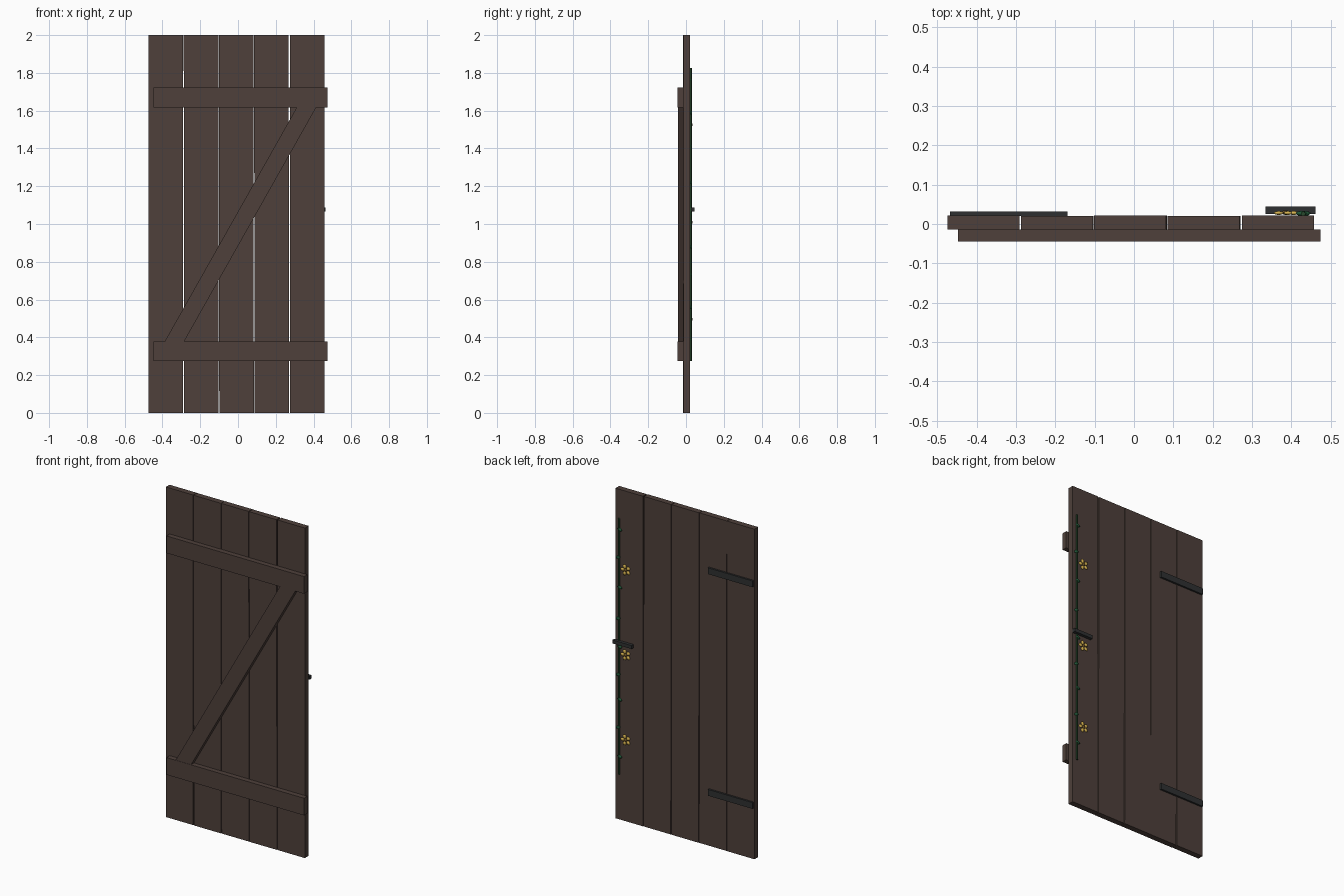
import bpy, bmesh, math
from mathutils import Matrix, Vector

if "Cube" in bpy.data.objects:
    bpy.data.objects.remove(bpy.data.objects["Cube"])


def material(name, rgb):
    m = bpy.data.materials.new(name)
    m.diffuse_color = (*rgb, 1)
    m.use_nodes = True
    m.node_tree.nodes["Principled BSDF"].inputs["Base Color"].default_value = m.diffuse_color
    return m


WOOD = material("dark_wood", (0.077, 0.051, 0.043))
IRON = material("black_iron", (0.028, 0.030, 0.031))
STEM = material("stem_green", (0.020, 0.065, 0.025))
LEAF = material("leaf_green", (0.015, 0.100, 0.040))
PETAL = material("petal_yellow", (0.68, 0.45, 0.08))
HEART = material("flower_heart_brown", (0.13, 0.075, 0.02))


def finish(name, bm, mat, smooth=False):
    bmesh.ops.recalc_face_normals(bm, faces=bm.faces)
    me = bpy.data.meshes.new(name)
    bm.to_mesh(me)
    bm.free()
    me.materials.append(mat)
    for p in me.polygons:
        p.use_smooth = smooth
    ob = bpy.data.objects.new(name, me)
    bpy.context.collection.objects.link(ob)
    return ob


def box(name, lo, hi, mat, tilt=0.0):
    """Box between two corners, tilted about y around its own centre."""
    lo, hi = Vector(lo), Vector(hi)
    bm = bmesh.new()
    bmesh.ops.create_cube(bm, size=1, matrix=Matrix.Diagonal((*(hi - lo), 1)))
    ob = finish(name, bm, mat)
    ob.location = (lo + hi) / 2
    ob.rotation_euler.y = math.radians(tilt)
    return ob


def add_ball(bm, centre, radii, turn=0.0):
    """Ellipsoid turned about the y axis."""
    m = (Matrix.Translation(centre) @ Matrix.Rotation(turn, 4, 'Y')
         @ Matrix.Diagonal((*radii, 1)))
    bmesh.ops.create_uvsphere(bm, u_segments=10, v_segments=6, radius=1, matrix=m)


# Five upright planks, each slightly out of true
planks = [(-0.382, 0.000, 0.00), (-0.195, -0.001, -0.05), (-0.009, 0.0, -0.08),
          (0.178, -0.0005, -0.10), (0.366, 0.0005, 0.0)]
for i, (x, dy, tilt) in enumerate(planks):
    box(f"plank_{i + 1}", (x - 0.0915, -0.014 + dy, 0), (x + 0.0915, 0.021 + dy, 2),
        WOOD, tilt)

# Horizontal battens on the front, strap hinges level with them on the back
for label, z in (("lower", 0.327), ("upper", 1.67)):
    box(f"{label}_batten", (-0.448, -0.045, z - 0.052), (0.474, -0.0135, z + 0.052), WOOD)
    box(f"{label}_hinge", (-0.468, 0.0205, z - 0.019), (-0.169, 0.032, z + 0.019), IRON)

# Diagonal brace, a slanted bar cut level against the battens
bm = bmesh.new()
profile = [(-0.388, 0.378), (-0.285, 0.378), (0.415, 1.619), (0.312, 1.619)]
face = bm.faces.new([bm.verts.new((x, -0.0435, z)) for x, z in profile])
ext = bmesh.ops.extrude_face_region(bm, geom=[face])
bmesh.ops.translate(bm, vec=(0, 0.030, 0),
                    verts=[v for v in ext["geom"] if isinstance(v, bmesh.types.BMVert)])
finish("diagonal_brace", bm, WOOD)

# Latch bar on the back
box("latch", (0.334, 0.026, 1.067), (0.462, 0.045, 1.088), IRON)

# Vine stem up the latch edge
bm = bmesh.new()
bmesh.ops.create_cone(bm, cap_ends=True, segments=8, radius1=0.006, radius2=0.006,
                      depth=1.55, matrix=Matrix.Translation((0.43, 0.026, 1.05)))
finish("vine_stem", bm, STEM, True)
bpy.context.view_layer.objects.active = bpy.data.objects["vine_stem"]
bpy.data.objects["vine_stem"].select_set(True)
bpy.ops.object.shade_smooth_by_angle()

# Small leaves along the stem
bm = bmesh.new()
for i, z in enumerate((1.76, 1.59, 1.41, 1.22, 1.05, 0.88, 0.73, 0.56, 0.385)):
    side = 1 if i % 2 else -1
    add_ball(bm, (0.43 + side * 0.005, 0.027, z), (0.015, 0.006, 0.009), side * 0.4)
finish("vine_leaves", bm, LEAF, True)

# Three five-petalled flowers
for i, z in enumerate((0.495, 1.01, 1.525)):
    bm = bmesh.new()
    for k in range(5):
        a = math.tau * k / 5 + 0.3
        add_ball(bm, (0.385 + 0.021 * math.sin(a), 0.028, z + 0.021 * math.cos(a)),
                 (0.011, 0.005, 0.013), a)
    finish(f"flower_petals_{i + 1}", bm, PETAL, True)
    bm = bmesh.new()
    add_ball(bm, (0.385, 0.029, z), (0.010, 0.006, 0.010))
    finish(f"flower_heart_{i + 1}", bm, HEART, True)
